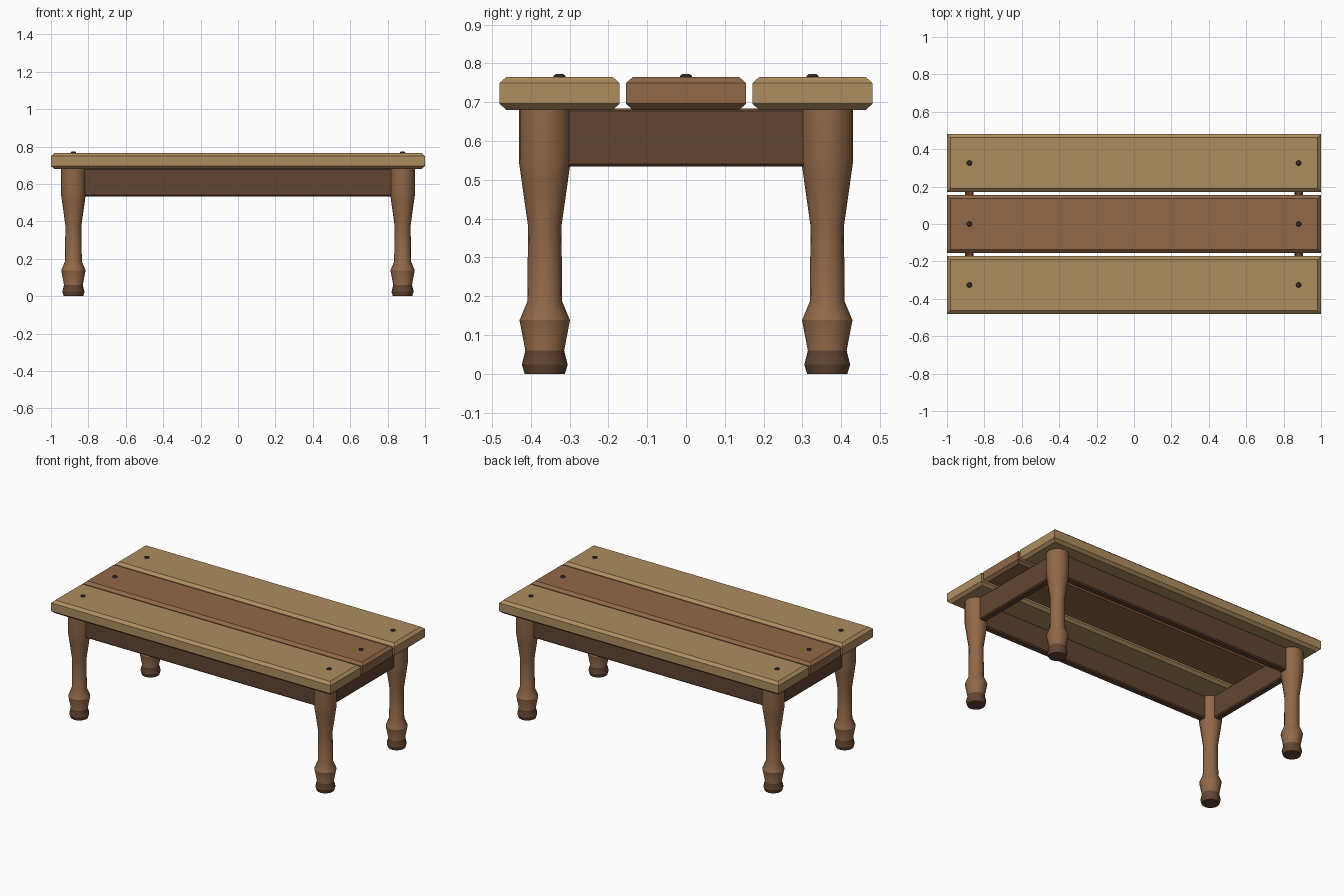
import bpy, bmesh, math

if "Cube" in bpy.data.objects:
    bpy.data.objects.remove(bpy.data.objects["Cube"])


def srgb(r, g, b):
    def lin(c):
        c /= 255
        return c / 12.92 if c < 0.04045 else ((c + 0.055) / 1.055) ** 2.4
    return (lin(r), lin(g), lin(b), 1)


def material(name, rgb):
    m = bpy.data.materials.new(name)
    m.diffuse_color = srgb(*rgb)
    m.use_nodes = True
    m.node_tree.nodes["Principled BSDF"].inputs["Base Color"].default_value = m.diffuse_color
    return m


TAN = material("tan wood", (174, 141, 95))
BROWN = material("brown wood", (145, 104, 72))
DARK = material("dark wood", (98, 69, 50))
BOLT = material("bolt metal", (72, 54, 43))


def finish(name, bm, mats):
    bmesh.ops.recalc_face_normals(bm, faces=bm.faces)
    me = bpy.data.meshes.new(name)
    bm.to_mesh(me)
    bm.free()
    for m in mats:
        me.materials.append(m)
    ob = bpy.data.objects.new(name, me)
    bpy.context.collection.objects.link(ob)
    return ob


def loft(name, rings, mats):
    """Skin stacked rings of points and cap both ends."""
    bm = bmesh.new()
    loops = [[bm.verts.new(p) for p in ring] for ring in rings]
    n = len(loops[0])
    for a, b in zip(loops, loops[1:]):
        for i in range(n):
            j = (i + 1) % n
            bm.faces.new((a[i], a[j], b[j], b[i]))
    bm.faces.new(loops[0])
    bm.faces.new(loops[-1])
    return finish(name, bm, mats)


def board(name, x, y, hx, hy, z0, z1, cx, cz, mat):
    """Board with chamfered top and bottom rims."""
    rings = []
    for z, c in ((z0, cx), (z0 + cz, 0), (z1 - cz, 0), (z1, cx)):
        rings.append([(x + sx * (hx - c), y + sy * (hy - c), z)
                      for sx, sy in ((-1, -1), (1, -1), (1, 1), (-1, 1))])
    return loft(name, rings, [mat])


def turned(name, x, y, profile, sides, mats):
    """Lathed part from (radius, height) pairs."""
    rings = [[(x + r * math.cos(2 * math.pi * i / sides),
               y + r * math.sin(2 * math.pi * i / sides), z)
              for i in range(sides)] for r, z in profile]
    ob = loft(name, rings, mats)
    bpy.ops.object.select_all(action='DESELECT')
    ob.select_set(True)
    bpy.context.view_layer.objects.active = ob
    bpy.ops.object.shade_smooth_by_angle(angle=math.radians(28))
    return ob


LX, LY = 0.88, 0.364

# Tabletop planks and their bolts
for label, y, mat in (("front", -0.326, TAN), ("middle", 0, BROWN), ("back", 0.326, TAN)):
    board(label + "_plank", 0, y, 1.0, 0.155, 0.68, 0.765, 0.018, 0.016, mat)
    for side, sx in (("left", -1), ("right", 1)):
        turned(f"{label}_{side}_bolt", sx * LX, y,
               [(0.015, 0.755), (0.015, 0.768), (0.009, 0.773)], 8, [BOLT])

# Turned legs with dark feet
PROFILE = [(0.052, 0), (0.059, 0.024), (0.050, 0.06), (0.065, 0.138), (0.045, 0.186),
           (0.043, 0.38), (0.060, 0.50), (0.067, 0.55), (0.067, 0.685)]
for fb, sy in (("front", -1), ("back", 1)):
    for side, sx in (("left", -1), ("right", 1)):
        leg = turned(f"{fb}_{side}_leg", sx * LX, sy * LY, PROFILE, 16, [BROWN, DARK])
        for f in leg.data.polygons:
            f.material_index = 1 if f.center.z < 0.06 else 0

# Aprons running between the leg centres
for label, s in (("front", -1), ("back", 1)):
    board(label + "_apron", 0, s * LY, LX - 0.03, 0.023, 0.534, 0.684, 0.007, 0.007, DARK)
for label, s in (("left", -1), ("right", 1)):
    board(label + "_apron", s * LX, 0, 0.023, LY - 0.03, 0.534, 0.684, 0.007, 0.007, DARK)
